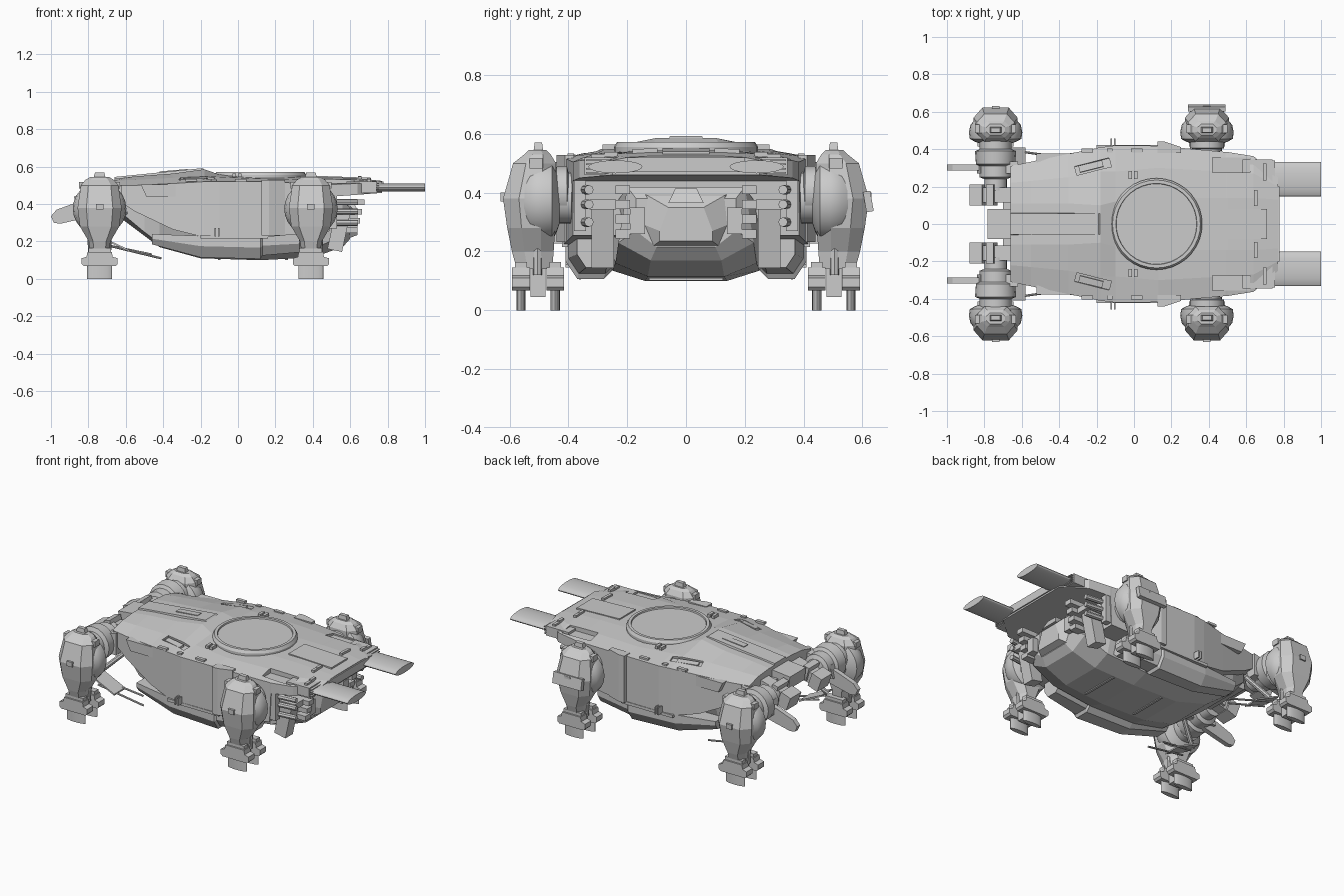
import bpy, bmesh
from math import cos, sin, pi, radians
from mathutils import Vector, Matrix

if "Cube" in bpy.data.objects:
    bpy.data.objects.remove(bpy.data.objects["Cube"])

def finish(name, bm, mirror=False, smooth=False):
    bmesh.ops.recalc_face_normals(bm, faces=bm.faces)
    me = bpy.data.meshes.new(name)
    bm.to_mesh(me); bm.free()
    ob = bpy.data.objects.new(name, me)
    bpy.context.collection.objects.link(ob)
    if mirror:
        m = ob.modifiers.new("mirror", 'MIRROR')
        m.use_axis = (False, True, False)
        m.use_mirror_merge = False
    if smooth:
        bpy.context.view_layer.objects.active = ob
        ob.select_set(True)
        bpy.ops.object.shade_smooth_by_angle(angle=radians(30))
        ob.select_set(False)
    return ob

def loft(name, rings, mirror=False, smooth=False):
    bm = bmesh.new()
    vs = [[bm.verts.new(p) for p in r] for r in rings]
    n = len(rings[0])
    for a, b in zip(vs, vs[1:]):
        for i in range(n):
            bm.faces.new((a[i], a[(i + 1) % n], b[(i + 1) % n], b[i]))
    bm.faces.new(vs[0]); bm.faces.new(vs[-1])
    return finish(name, bm, mirror, smooth)

def body(name, sections):
    # half sections (y, z) along x, reflected into closed rings
    return loft(name, [[(x, y, z) for y, z in h] + [(x, -y, z) for y, z in reversed(h)]
                       for x, h in sections])

def box(name, c, s, rot=(0, 0, 0), mirror=True, taper=1.0):
    bm = bmesh.new()
    bmesh.ops.create_cube(bm, size=1)
    for v in bm.verts:
        k = taper if v.co.z > 0 else 1
        v.co = Vector((v.co.x * s[0] * k, v.co.y * s[1] * k, v.co.z * s[2]))
    R = Matrix.Rotation(radians(rot[2]), 4, 'Z') @ Matrix.Rotation(radians(rot[1]), 4, 'Y') @ Matrix.Rotation(radians(rot[0]), 4, 'X')
    bm.transform(Matrix.Translation(c) @ R)
    return finish(name, bm, mirror)

def plate(name, pts, y0, y1, mirror=True):
    return loft(name, [[(x, y, z) for x, z in pts] for y in (y0, y1)], mirror)

def lathe(name, c, profile, axis='Y', seg=20, mirror=True):
    # profile of (radius, distance along the axis)
    rings = []
    for r, d in profile:
        ring = []
        for i in range(seg):
            a, b = r * cos(2 * pi * i / seg), r * sin(2 * pi * i / seg)
            ring.append(Vector(c) + Vector((a, d, b) if axis == 'Y' else (a, b, d)))
        rings.append(ring)
    return loft(name, rings, mirror, True)

def rod(name, a, b, r, seg=8):
    a, b = Vector(a), Vector(b)
    q = (b - a).to_track_quat('Z', 'Y')
    return loft(name, [[p + q @ Vector((r * cos(2 * pi * i / seg), r * sin(2 * pi * i / seg), 0))
                        for i in range(seg)] for p in (a, b)], True, True)

# Main hull: (x, crown y, crown z, slope y, slope z, edge y, edge z, wall bottom z)
def hull_half(cy, cz, sy, sz, ey, ez, bz):
    return [(cy, cz), (sy, sz), (ey, ez), (ey, bz), (.1, bz)]
hull = body("hull", [(s[0], hull_half(*s[1:])) for s in (
    (-.66, .11, .535, .22, .525, .31, .50, .43),
    (-.55, .11, .548, .23, .53, .333, .50, .36),
    (-.35, .11, .563, .25, .54, .375, .51, .265),
    (-.18, .10, .586, .28, .55, .41, .52, .222),
    (-.10, .12, .558, .28, .545, .42, .52, .215),
    (.13, .14, .545, .30, .535, .418, .52, .222),
    (.49, .14, .543, .28, .533, .385, .505, .255),
    (.50, .14, .543, .28, .533, .385, .505, .44),
    (.64, .14, .538, .27, .53, .362, .51, .45),
    (.77, .13, .524, .20, .52, .25, .51, .46))])

# Recesses cut into the roof
for cutter in (box("vent_cutter", (-.22, .31, .555), (.19, .05, .06), (-10, 0, 14)),
               box("roof_recess_cutter", (.52, .315, .545), (.20, .08, .08))):
    m = hull.modifiers.new("recess", 'BOOLEAN')
    m.operation, m.solver, m.object = 'DIFFERENCE', 'EXACT', cutter
    cutter.hide_render = True
    cutter.hide_viewport = True
box("roof_vent_flap", (-.23, .308, .53), (.13, .035, .015), (-10, 0, 14))

# Lower hull, side sponsons and their plating
body("belly", [
    (-.62, [(.24, .43), (.24, .35), (.14, .32)]),
    (-.50, [(.29, .36), (.28, .25), (.16, .23)]),
    (-.42, [(.30, .30), (.27, .19), (.15, .17)]),
    (-.20, [(.30, .25), (.25, .14), (.14, .11)]),
    (.12, [(.30, .25), (.25, .135), (.14, .10)]),
    (.40, [(.28, .30), (.24, .16), (.13, .115)]),
    (.56, [(.20, .42), (.23, .23), (.12, .17)]),
    (.60, [(.17, .38), (.17, .27), (.10, .215)])])
def sponson(x, y0, y1, z0, z1, c):
    return [(x, y0, z1), (x, y1, z1), (x, y1, z0 + 1.5 * c), (x, y1 - c, z0), (x, y0 + c, z0), (x, y0, z0 + c)]
loft("belly_sponson", [sponson(-.46, .24, .36, .185, .24, .02), sponson(-.2, .24, .40, .115, .23, .04),
                       sponson(.12, .24, .41, .107, .23, .04), sponson(.13, .24, .40, .125, .24, .035),
                       sponson(.36, .24, .37, .145, .26, .03)], True)
for x in (-.1, .08, .26):
    box("belly_rib", (x, 0, .108), (.015, .25, .012), mirror=False)

# Turret ring on the roof
lathe("turret_ring", (.12, 0, 0), [(.2, .52), (.245, .52), (.245, .555), (.235, .572), (.217, .572), (.215, .563), (.02, .563)],
      'Z', 36, False)

# Roof spine and small fittings
loft("roof_spine", [[(-.66, -.06, .53), (-.66, .06, .53), (-.66, .055, .545), (-.66, -.055, .545)],
                    [(-.14, -.06, .56), (-.14, .06, .56), (-.19, .055, .592), (-.19, -.055, .592)]])
box("spine_slot", (-.345, 0, .574), (.15, .04, .014), (0, -5, 0), False)
box("roof_nose_panel", (.56, 0, .541), (.30, .16, .01), (0, 2, 0), False)
box("nose_lip", (.765, 0, .495), (.025, .40, .05), mirror=False)
for x, y, z in ((-.02, .262, .555), (.01, .262, .555), (.65, .12, .541), (.65, .16, .539), (.70, .255, .53), (.70, .3, .522)):
    box("roof_clip", (x, y, z), (.018, .045, .018))
for x in (-.25, -.13, 0, .03):
    box("edge_clip", (x, .392, .527), (.06 if x < -.2 else .03, .022, .014))
for x in (-.122, -.102):
    box("side_hook", (x, .435, .25), (.008, .045, .045))
loft("side_armour", [[(.125, .38, z), (.125, .44, z), (.165, .44, z), (.25, .412, z), (.25, .38, z)] for z in (.232, .528)], True)
plate("side_rear_panel", [(-.52, .505), (-.32, .505), (-.32, .44), (-.49, .44)], .33, .378)
box("side_skirt", (-.02, .412, .225), (.36, .02, .018))

# Front thrusters: grille housings and flat exhaust blades
box("thruster_housing", (.66, .245, .49), (.16, .20, .06))
for i in range(4):
    box("thruster_slat", (.745, .245, .468 + i * .014), (.02, .19, .005))
def blade_ring(axis, c, w, t, d):
    r = [(w * cos(2 * pi * i / 20), t * sin(2 * pi * i / 20)) for i in range(20)]
    return [(d, c[0] + a, c[1] + b) if axis == 'X' else (c[0] + a, c[1] + b, d) for a, b in r]
loft("thruster_blade", [blade_ring('X', (.24, .488), .092, .022, d) for d in (.70, 1.0)], True, True)

# Nose machinery under the overhang
body("nose_block", [(.50, [(.19, .42), (.20, .30), (.14, .20)]), (.60, [(.13, .39), (.14, .29), (.11, .22)]),
                    (.64, [(.06, .35), (.09, .27), (.09, .235)])])
box("nose_cap", (.58, 0, .39), (.12, .12, .05), mirror=False, taper=.6)
box("nose_side_box", (.60, .165, .305), (.08, .05, .09))
box("nose_piston", (.54, .283, .26), (.08, .075, .22), (0, 12, 0))
box("nose_piston_cap", (.57, .283, .36), (.11, .09, .035))
box("nose_strut", (.50, .36, .36), (.06, .04, .18))
for i in range(4):
    box("nose_duct", (.58 + i * .012, .215, .26 + i * .05), (.12, .05, .03))
for z in (.30, .36, .41):
    rod("nose_pipe", (.50, .345, z), (.64, .33, z), .016)

# Rear machinery, arms and tail blades
box("rear_core", (-.70, 0, .47), (.16, .16, .08), (0, -6, 0), False)
box("rear_core_lower", (-.62, 0, .42), (.16, .30, .10), mirror=False)
box("rear_arm_inner", (-.72, .155, .44), (.18, .08, .07), (0, -15, 0))
box("rear_arm_tip", (-.83, .155, .41), (.07, .11, .09), (0, -20, 0))
box("rear_arm_clamp", (-.76, .155, .45), (.04, .11, .09), (0, -15, 0))
plate("tail_blade", [(-.64, .47), (-.86, .41), (-.97, .37), (-1, .335), (-.985, .30), (-.95, .295), (-.84, .32), (-.64, .37)], .287, .317)
plate("tail_blade_root", [(-.62, .50), (-.82, .45), (-.84, .37), (-.62, .36)], .27, .335)
lathe("rear_shoulder", (-.74, 0, .42), [(.06, .18), (.06, .24), (.085, .25), (.085, .31), (.105, .32), (.11, .39), (.085, .40), (.085, .45)])
rod("rear_stabiliser_outer", (-.70, .40, .18), (-.41, .36, .11), .006)
rod("rear_stabiliser_inner", (-.70, .33, .18), (-.46, .29, .13), .006)
plate("rear_stabiliser_plate", [(-.74, .22), (-.58, .145), (-.58, .155), (-.74, .23)], .30, .41)
rod("rear_link", (-.60, .28, .36), (-.74, .36, .22), .015)

# Four leg pods with twin foot thrusters
def leg(name, x):
    lathe(name + "_hub", (x, 0, .375), [(.08, .39), (.08, .43), (.11, .44), (.138, .455), (.143, .49), (.135, .53), (.10, .57), (.03, .59)], seg=24)
    def ring(z, w, a, b):
        c, m = w * .6, (b - a) * .3
        return [(x - w, a + m, z), (x - c, a, z), (x + c, a, z), (x + w, a + m, z),
                (x + w, b - m, z), (x + c, b, z), (x - c, b, z), (x - w, b - m, z)]
    loft(name + "_pod", [ring(.14, .05, .455, .575), ring(.20, .058, .45, .592), ring(.28, .105, .445, .608),
                         ring(.38, .118, .442, .622), ring(.50, .10, .442, .588), ring(.53, .075, .46, .55),
                         ring(.545, .05, .475, .535)], True)
    box(name + "_visor", (x, .51, .50), (.22, .045, .035))
    box(name + "_crest", (x, .502, .55), (.07, .036, .04), taper=.7)
    box(name + "_spike", (x, .612, .385), (.04, .036, .03))
    for s in (-1, 1):
        rod(name + "_strut", (x + s * .05, .505, .25), (x + s * .045, .505, .12), .016)
        y = .503 + s * .058
        box(name + "_ankle", (x, y, .135), (.12, .04, .06))
        loft(name + "_collar", [[(x - w, y - .03, z), (x + w, y - .03, z), (x + w, y + .03, z), (x - w, y + .03, z)]
                                for z, w in ((.068, .085), (.08, .097), (.11, .097), (.118, .07), (.145, .065))], True)
        loft(name + "_foot_blade", [blade_ring('Z', (x, y), .066, .016, d) for d in (0, .09)], True, True)
    box(name + "_ankle_core", (x, .503, .10), (.07, .05, .11))
leg("front_leg", .39)
leg("rear_leg", -.74)
lathe("front_axle", (.39, 0, .40), [(.07, .34), (.07, .40), (.09, .405), (.09, .44)])

# Extra plate on one front leg only
box("front_leg_side_plate", (.39, .62, .37), (.20, .025, .07), (10, 0, 0), False)
